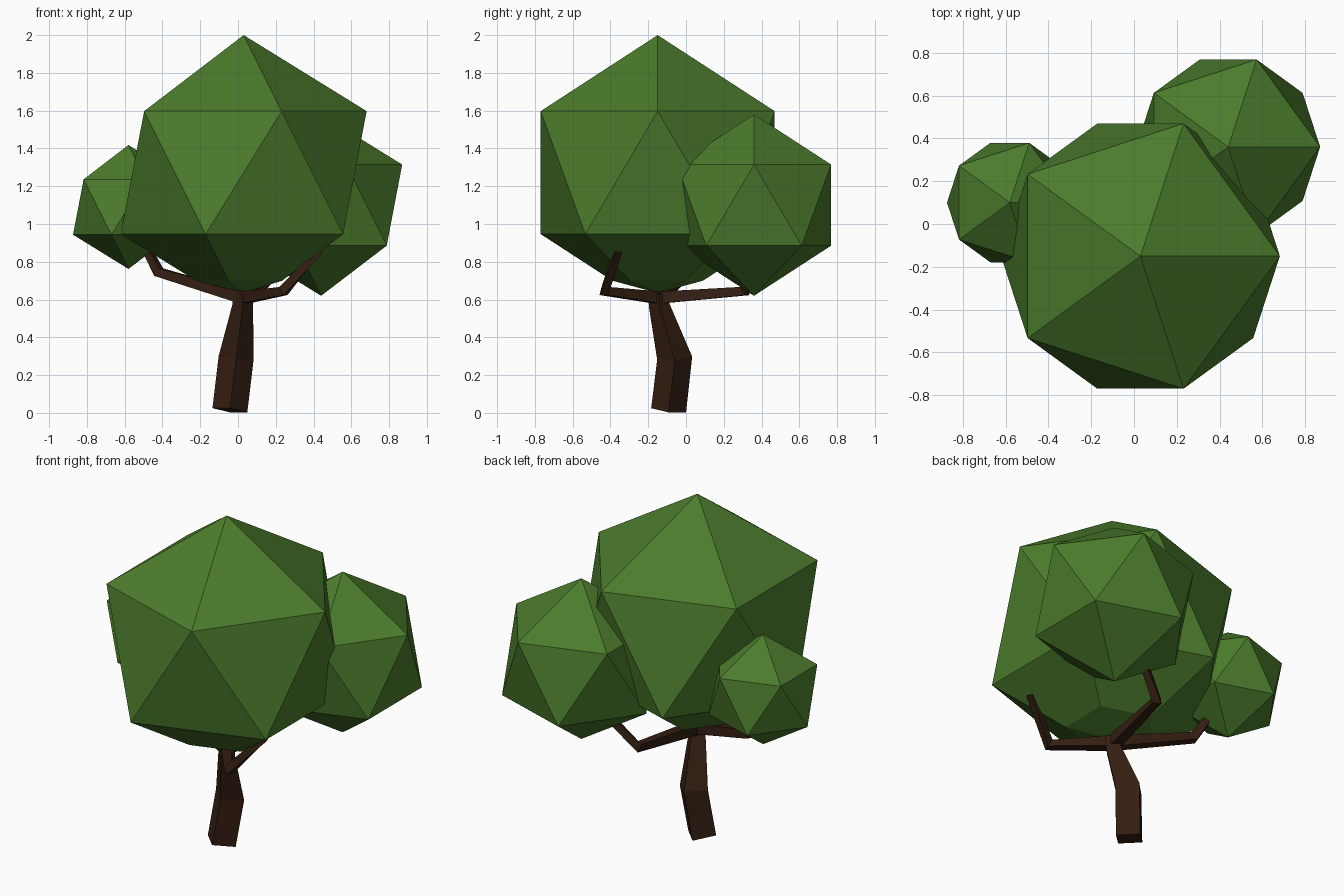
import bpy, bmesh, math
from mathutils import Vector

if "Cube" in bpy.data.objects:
    bpy.data.objects.remove(bpy.data.objects["Cube"])


def material(name, color):
    m = bpy.data.materials.new(name)
    m.diffuse_color = (*color, 1)
    m.use_nodes = True
    m.node_tree.nodes["Principled BSDF"].inputs["Base Color"].default_value = m.diffuse_color
    return m


LEAF = material("leaf_green", (0.07, 0.2, 0.025))
BARK = material("bark_brown", (0.035, 0.013, 0.006))


def finish(bm, name, mat):
    bmesh.ops.recalc_face_normals(bm, faces=bm.faces)
    me = bpy.data.meshes.new(name)
    bm.to_mesh(me)
    bm.free()
    me.materials.append(mat)
    ob = bpy.data.objects.new(name, me)
    bpy.context.collection.objects.link(ob)


def foliage(name, center, radius, cut=None, apex=None):
    """Icosahedron leaf ball; optionally blunt its underside at height cut."""
    bm = bmesh.new()
    bmesh.ops.create_icosphere(bm, subdivisions=1, radius=radius)
    bmesh.ops.translate(bm, verts=bm.verts, vec=center)
    if cut:
        geom = bm.verts[:] + bm.edges[:] + bm.faces[:]
        bmesh.ops.bisect_plane(bm, geom=geom, plane_co=(0, 0, cut),
                               plane_no=(0, 0, -1), clear_outer=True)
        rim = [e for e in bm.edges if e.is_boundary]
        tip = bm.verts.new((center[0], center[1], apex))
        for e in rim:
            bm.faces.new((*e.verts, tip))
    finish(bm, name, LEAF)


def limb(name, points, radii, upright=False):
    """Four-sided tapered tube following a bent path."""
    bm = bmesh.new()
    pts = [Vector(p) for p in points]
    rings = []
    for i, (p, r) in enumerate(zip(pts, radii)):
        t = Vector()
        if i > 0:
            t += (p - pts[i - 1]).normalized()
        if i < len(pts) - 1:
            t += (pts[i + 1] - p).normalized()
        if upright:
            q, start = Vector((0, 0, 1)).rotation_difference(t), 0
        else:
            q, start = t.to_track_quat('Z', 'Y'), math.pi / 4
        ring = []
        for k in range(4):
            a = start + k * math.pi / 2
            ring.append(bm.verts.new(p + q @ Vector((math.cos(a) * r, math.sin(a) * r, 0))))
        rings.append(ring)
    for a, b in zip(rings, rings[1:]):
        for k in range(4):
            bm.faces.new((a[k], a[(k + 1) % 4], b[(k + 1) % 4], b[k]))
    bm.faces.new(rings[0])
    bm.faces.new(rings[-1])
    finish(bm, name, BARK)


# Leaf balls
foliage("main_crown", (0.03, -0.15, 1.272), 0.728, cut=0.70, apex=0.635)
foliage("right_crown", (0.44, 0.36, 1.10), 0.48)
foliage("left_crown", (-0.58, 0.10, 1.09), 0.328)

# Trunk
limb("trunk", [(-0.043, -0.092, 0.014), (-0.01, -0.06, 0.29),
               (0.025, -0.142, 0.57), (0.025, -0.145, 0.635)],
     [0.093, 0.093, 0.055, 0.055], upright=True)

# Branches fork from the trunk top, then bend up into the leaves
FORK = (0.025, -0.145, 0.61)
for name, elbow, tip in [
    ("front_branch", (0.24, -0.43, 0.645), (0.43, -0.36, 0.86)),
    ("back_branch", (0.10, 0.31, 0.645), (0.24, 0.37, 0.80)),
    ("left_branch", (-0.42, 0.0, 0.745), (-0.50, 0.06, 0.90)),
]:
    limb(name, [FORK, elbow, tip], [0.045, 0.035, 0.026])
